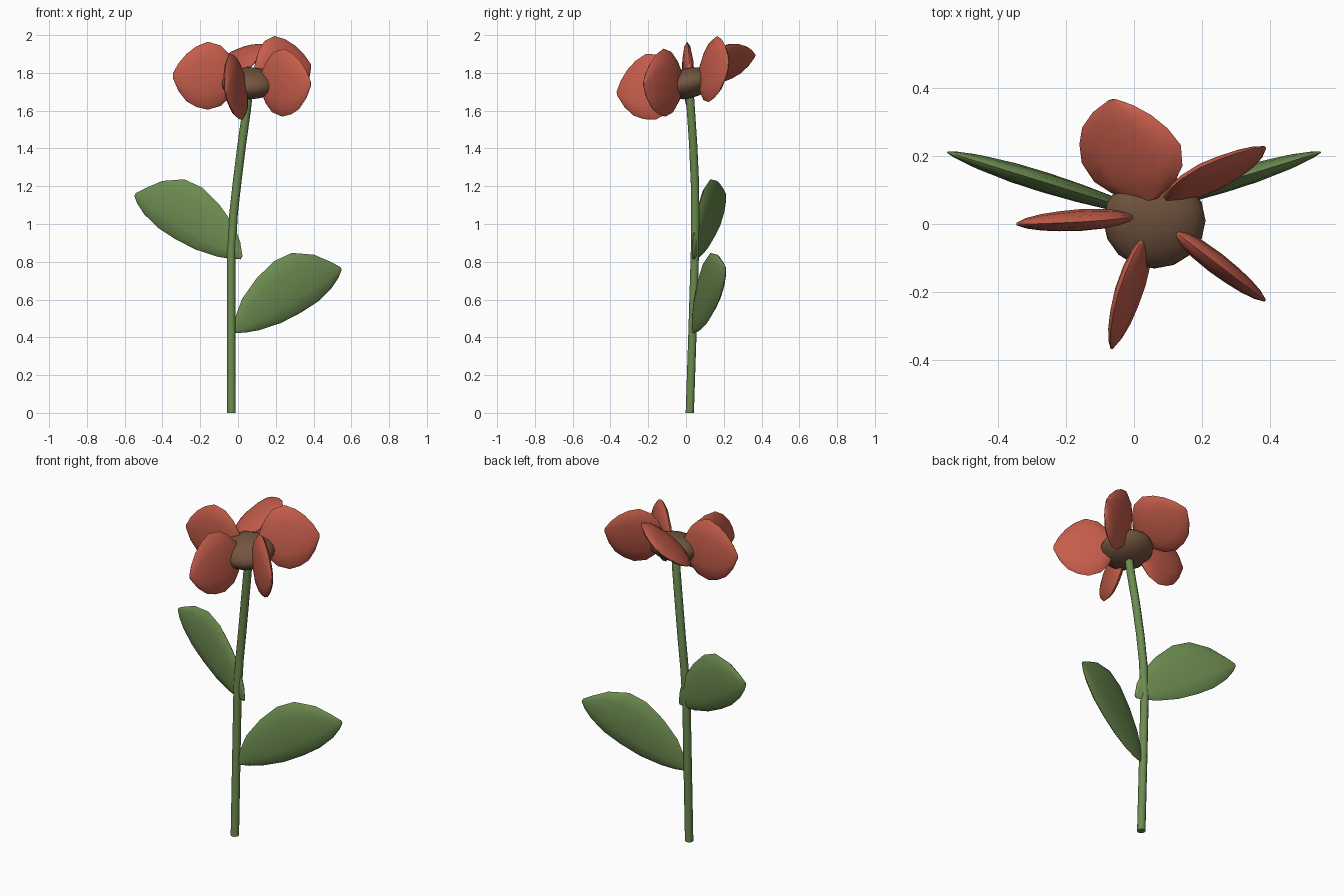
import bpy
import bmesh
from math import sin, cos, pi, radians
from mathutils import Vector

old = bpy.data.objects.get("Cube")
if old:
    bpy.data.objects.remove(old, do_unlink=True)


def material(name, rgb):
    mat = bpy.data.materials.new(name)
    mat.use_nodes = True
    mat.diffuse_color = (*rgb, 1)
    mat.node_tree.nodes["Principled BSDF"].inputs["Base Color"].default_value = (*rgb, 1)
    return mat


green = material("leaf green", (0.15, 0.26, 0.08))
red = material("petal red", (0.56, 0.11, 0.07))
brown = material("seed brown", (0.17, 0.09, 0.05))


def finish(name, bm, mat):
    bmesh.ops.recalc_face_normals(bm, faces=bm.faces)
    mesh = bpy.data.meshes.new(name)
    bm.to_mesh(mesh)
    bm.free()
    mesh.materials.append(mat)
    obj = bpy.data.objects.new(name, mesh)
    bpy.context.collection.objects.link(obj)
    bpy.ops.object.select_all(action='DESELECT')
    obj.select_set(True)
    bpy.context.view_layer.objects.active = obj
    bpy.ops.object.shade_smooth_by_angle(angle=radians(50))
    return obj


def loft(name, rings, mat):
    """Skin a row of closed rings and cap both ends."""
    bm = bmesh.new()
    loops = [[bm.verts.new(p) for p in ring] for ring in rings]
    for a, b in zip(loops, loops[1:]):
        for i in range(len(a)):
            j = (i + 1) % len(a)
            bm.faces.new((a[i], a[j], b[j], b[i]))
    bm.faces.new(loops[0])
    bm.faces.new(loops[-1])
    return finish(name, bm, mat)


def blade(name, base, tip, up, profile, thick, mat, sides=12):
    """Lens-section blade; profile rows are (fraction along, lower edge, upper edge)."""
    base, tip, up = Vector(base), Vector(tip), Vector(up)
    axis = (tip - base).normalized()
    up = (up - axis * up.dot(axis)).normalized()
    side = axis.cross(up)
    widest = max(hi - lo for t, lo, hi in profile)
    rings = []
    for t, lo, hi in profile:
        mid, half = (lo + hi) / 2, (hi - lo) / 2
        depth = thick * (2 * half / widest) ** 0.8
        centre = base.lerp(tip, t) + up * mid
        rings.append([centre + up * half * cos(a) + side * depth * sin(a)
                      for a in (2 * pi * k / sides for k in range(sides))])
    return loft(name, rings, mat)


# Stem
path = [(-0.035, 0.02, 0), (-0.036, 0.035, 0.45), (-0.036, 0.047, 0.85),
        (-0.024, 0.049, 1.05), (-0.005, 0.047, 1.22), (0.02, 0.038, 1.42),
        (0.045, 0.026, 1.6), (0.058, 0.018, 1.72)]
loft("stem", [[(x + 0.023 * cos(k * pi / 5), y + 0.023 * sin(k * pi / 5), z)
               for k in range(10)] for x, y, z in path], green)

# Leaves, one mirrored and raised from the other
leaf_profile = [(0, -0.01, 0.012), (0.07, -0.035, 0.07), (0.18, -0.062, 0.13),
                (0.36, -0.088, 0.184), (0.55, -0.095, 0.216), (0.71, -0.09, 0.205),
                (0.86, -0.065, 0.137), (0.95, -0.035, 0.06), (1, -0.008, 0.01)]
for name, s, lift in (("left_leaf", 1, 0), ("right_leaf", -1, 0.39)):
    blade(name, (-0.018 * s, 0.035, 0.432 + lift), (0.545 * s, 0.21, 0.765 + lift),
          (0, 0, 1), leaf_profile, 0.03, green)

# Flower centre, a flattened ball tipped toward the front
bm = bmesh.new()
bmesh.ops.create_uvsphere(bm, u_segments=16, v_segments=10, radius=1)
centre = finish("flower_centre", bm, brown)
centre.scale = (0.15, 0.145, 0.08)
centre.rotation_euler.x = radians(14)
centre.location = (0.06, 0.01, 1.745)

# Petals: base, tip and the direction of the blade's width
petal_profile = [(-0.05, -0.04, 0.04), (0.08, -0.115, 0.115), (0.22, -0.16, 0.16),
                 (0.43, -0.18, 0.18), (0.62, -0.165, 0.155), (0.78, -0.135, 0.115),
                 (0.91, -0.08, 0.065), (1, -0.012, 0.012)]
petals = {
    "right_petal": ((-0.02, 0.02, 1.785), (-0.345, 0, 1.785), (0, -0.03, 1)),
    "front_petal": ((0.03, -0.05, 1.755), (-0.065, -0.365, 1.69), (-0.06, 0, 0.36)),
    "front_left_petal": ((0.13, -0.03, 1.755), (0.385, -0.225, 1.74), (0, 0, 1)),
    "back_left_petal": ((0.11, 0.08, 1.805), (0.385, 0.225, 1.84), (-0.04, 0.06, 0.35)),
    "back_petal": ((0.035, 0.085, 1.82), (-0.065, 0.365, 1.89), (0.32, -0.04, 0.18)),
}
for name, (base, tip, width) in petals.items():
    blade(name, base, tip, width, petal_profile, 0.032, red)
